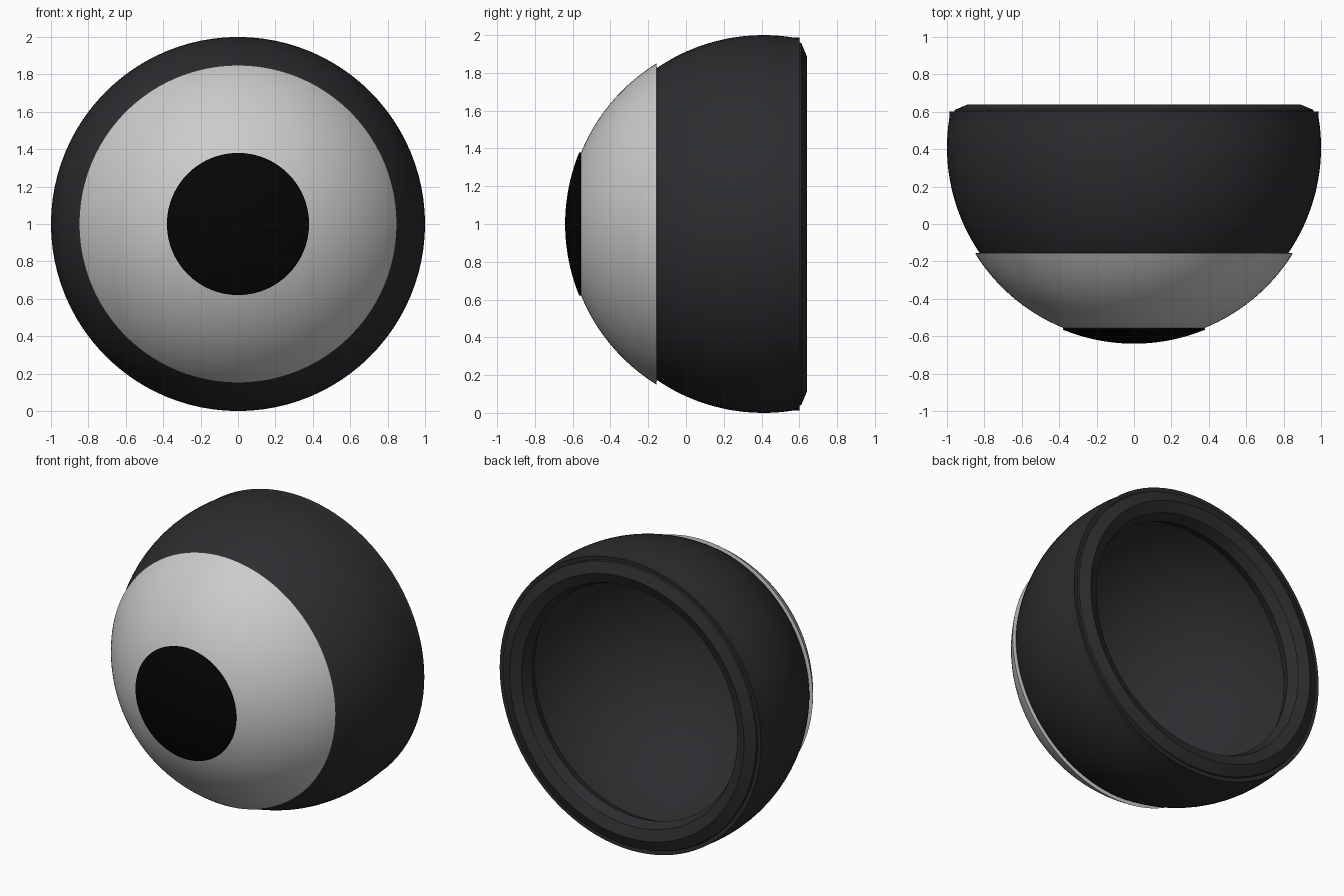
import bpy, bmesh
from math import sin, cos, pi, acos

if "Cube" in bpy.data.objects:
    bpy.data.objects.remove(bpy.data.objects["Cube"])


def material(name, rgb):
    m = bpy.data.materials.new(name)
    m.diffuse_color = (*rgb, 1)
    m.use_nodes = True
    m.node_tree.nodes["Principled BSDF"].inputs["Base Color"].default_value = m.diffuse_color
    return m


def arc(centre, radius, y0, y1, n):
    """Points (r, y) on a circle centred on the axis, from depth y0 to y1."""
    a0, a1 = [acos(max(-1, min(1, (y - centre) / radius))) for y in (y0, y1)]
    angles = [a0 + (a1 - a0) * i / n for i in range(n + 1)]
    return [(radius * sin(a), centre + radius * cos(a)) for a in angles]


def lathe(name, profile, mat=None, closed=False, steps=96, angle=30):
    """Spin an (r, y) profile round the front-to-back axis at z = 1."""
    bm = bmesh.new()
    vs = [bm.verts.new((r, y, 1)) for r, y in profile]
    pairs = list(zip(vs, vs[1:])) + ([(vs[-1], vs[0])] if closed else [])
    edges = [bm.edges.new(p) for p in pairs]
    bmesh.ops.spin(bm, geom=vs + edges, cent=(0, 0, 1), axis=(0, 1, 0),
                   angle=2 * pi, steps=steps)
    bmesh.ops.remove_doubles(bm, verts=bm.verts, dist=1e-4)
    bmesh.ops.recalc_face_normals(bm, faces=bm.faces)
    mesh = bpy.data.meshes.new(name)
    bm.to_mesh(mesh)
    bm.free()
    ob = bpy.data.objects.new(name, mesh)
    bpy.context.collection.objects.link(ob)
    if mat:
        mesh.materials.append(mat)
    bpy.ops.object.select_all(action='DESELECT')
    ob.select_set(True)
    bpy.context.view_layer.objects.active = ob
    bpy.ops.object.shade_smooth_by_angle(angle=angle * pi / 180)
    return ob


dark = material("dark_shell", (0.025, 0.026, 0.029))
black = material("pupil_black", (0.0015, 0.0015, 0.0015))

# Thin-walled hollow bowl, open at the back
C = 0.41
lathe("outer_shell",
      arc(C, 1.0, C - 1.0, 0.575, 40) + [(0.988, 0.602)]
      + arc(C, 0.98, 0.6, C - 0.98, 40), dark)

# Rim ring with an eight-sided section
lathe("back_rim", [(0.887 + 0.1 * cos(k * pi / 4), 0.54 + 0.1 * sin(k * pi / 4))
                   for k in range(8)], dark, closed=True)

# White of the eye, a thin cap over the shell
lathe("eye_white", arc(0.37, 1.0, -0.63, -0.157, 32) + [(0.815, -0.153)])

# Pupil, a shallow domed disc
lathe("pupil", arc(0.36, 1.0, -0.64, -0.565, 10)
      + [(0.376, -0.553), (0, -0.553)], black)
